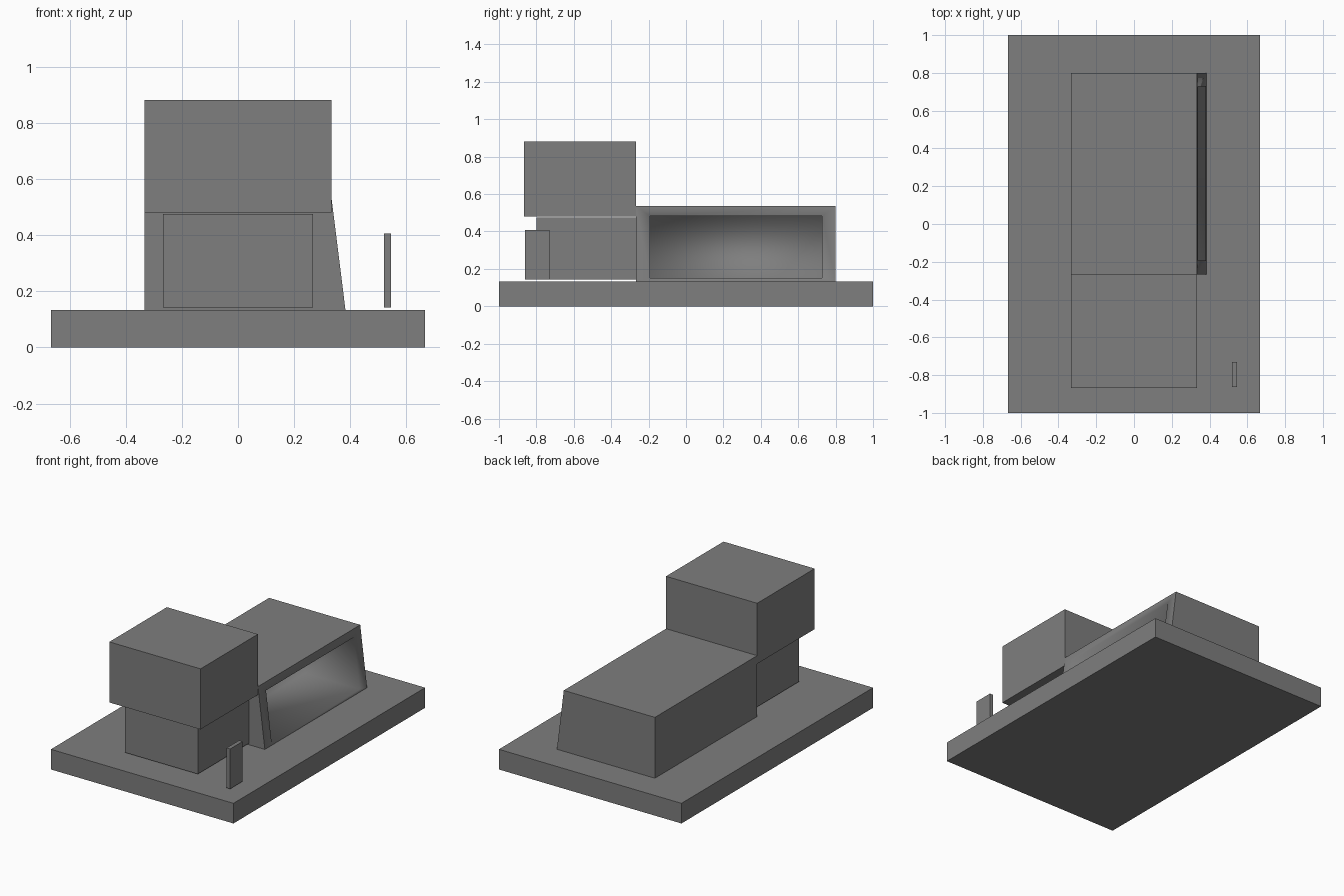
import bpy, bmesh
from mathutils import Vector

if "Cube" in bpy.data.objects:
    bpy.data.objects.remove(bpy.data.objects["Cube"])

dark = bpy.data.materials.new("dark_grey")
dark.diffuse_color = (0.21, 0.21, 0.21, 1)
dark.use_nodes = True
dark.node_tree.nodes["Principled BSDF"].inputs["Base Color"].default_value = dark.diffuse_color


def finish(bm, name):
    bmesh.ops.recalc_face_normals(bm, faces=bm.faces)
    mesh = bpy.data.meshes.new(name)
    bm.to_mesh(mesh)
    bm.free()
    mesh.materials.append(dark)
    obj = bpy.data.objects.new(name, mesh)
    bpy.context.collection.objects.link(obj)
    return obj


def box_bm(lo, hi):
    bm = bmesh.new()
    bmesh.ops.create_cube(bm, size=1)
    for v in bm.verts:
        v.co = Vector([lo[i] if v.co[i] < 0 else hi[i] for i in range(3)])
    bm.normal_update()
    return bm


# Plain blocks: ground slab, front blocks and small upright marker
blocks = {
    "base_slab": ((-0.667, -1, 0), (0.667, 1, 0.133)),
    "lower_front_block": ((-0.267, -0.8, 0.143), (0.267, -0.267, 0.475)),
    "upper_front_block": ((-0.333, -0.867, 0.481), (0.333, -0.267, 0.881)),
    "small_upright_panel": ((0.52, -0.862, 0.143), (0.546, -0.731, 0.407)),
}
for name, (lo, hi) in blocks.items():
    finish(box_bm(lo, hi), name)

# Rear block with a right side that leans outwards at the bottom
Z0, Z1, X0, X1 = 0.133, 0.535, 0.333, 0.383
bm = box_bm((-0.333, -0.267, Z0), (X0, 0.8, Z1))
side = max(bm.faces, key=lambda f: f.normal.x)
for v in side.verts:
    if v.co.z < 0.3:
        v.co.x = X1
bm.normal_update()

# Flat frame around the opening in the leaning side
frame = bmesh.ops.inset_individual(bm, faces=[side], thickness=0.05)["faces"]
for v in side.verts:
    v.co.y = -0.193 if v.co.y < 0.267 else 0.727
    v.co.z = 0.15 if v.co.z < 0.33 else 0.483
    v.co.x = X1 + (X0 - X1) * (v.co.z - Z0) / (Z1 - Z0)

# Recess pushed straight into the block, softly shaded
back = bmesh.ops.extrude_discrete_faces(bm, faces=[side])["faces"][0]
bmesh.ops.translate(bm, verts=back.verts, vec=(-0.4, 0, 0))
walls = [f for e in back.edges for f in e.link_faces]
for f in set(frame + walls):
    f.smooth = True
finish(bm, "recessed_rear_block")
